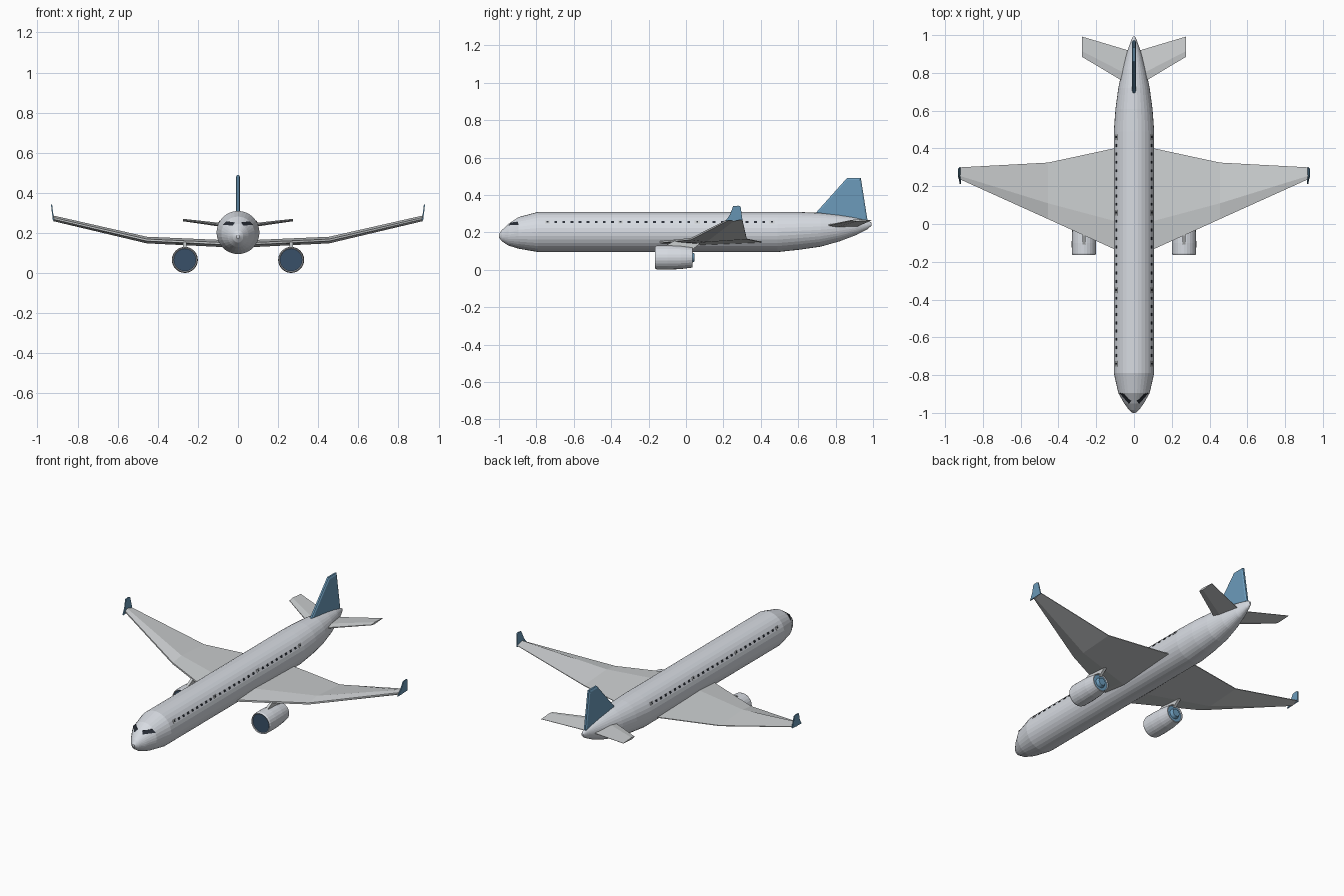
import bpy, bmesh, math
from mathutils import Vector

cube = bpy.data.objects.get("Cube")
if cube:
    bpy.data.objects.remove(cube, do_unlink=True)


def material(name, rgb):
    m = bpy.data.materials.new(name)
    m.use_nodes = True
    m.diffuse_color = (*rgb, 1)
    m.node_tree.nodes["Principled BSDF"].inputs["Base Color"].default_value = (*rgb, 1)
    return m


WHITE = material("body white", (0.68, 0.71, 0.76))
GREY = material("wing grey", (0.60, 0.62, 0.63))
BLUE = material("tail blue", (0.15, 0.33, 0.50))
NAVY = material("intake navy", (0.04, 0.08, 0.14))
GLASS = material("window black", (0.02, 0.025, 0.035))


def loft(name, rings, mat, angle=0, caps=True):
    """Skin a list of equal-length rings of points."""
    bm = bmesh.new()
    loops = [[bm.verts.new(p) for p in ring] for ring in rings]
    n = len(loops[0])
    for a, b in zip(loops, loops[1:]):
        for i in range(n):
            j = (i + 1) % n
            bm.faces.new((a[i], a[j], b[j], b[i]))
    if caps:
        bm.faces.new(loops[0])
        bm.faces.new(loops[-1])
    bmesh.ops.recalc_face_normals(bm, faces=bm.faces)
    me = bpy.data.meshes.new(name)
    bm.to_mesh(me)
    bm.free()
    me.materials.append(mat)
    ob = bpy.data.objects.new(name, me)
    bpy.context.collection.objects.link(ob)
    return ob


def ellipse(x, y, z, rx, rz, n):
    return [(x + rx * math.cos(math.tau * i / n), y, z + rz * math.sin(math.tau * i / n))
            for i in range(n)]


# Fuselage stations: y, half width, bottom z, top z
STATIONS = [
    (-1.0, 0.008, 0.173, 0.190), (-0.985, 0.026, 0.153, 0.212), (-0.95, 0.052, 0.130, 0.245),
    (-0.895, 0.083, 0.113, 0.282), (-0.79, 0.107, 0.095, 0.310), (0.49, 0.107, 0.095, 0.310),
    (0.61, 0.098, 0.108, 0.309), (0.72, 0.083, 0.124, 0.304), (0.82, 0.062, 0.152, 0.293),
    (0.91, 0.037, 0.186, 0.279), (0.97, 0.016, 0.217, 0.265), (0.992, 0.006, 0.236, 0.252)]
loft("fuselage", [ellipse(0, y, (b + t) / 2, w, (t - b) / 2, 32) for y, w, b, t in STATIONS], WHITE)


def skin(y, z, side, lift):
    """Point on the fuselage side at the given length and height."""
    for a, c in zip(STATIONS, STATIONS[1:]):
        if a[0] <= y <= c[0]:
            f = (y - a[0]) / (c[0] - a[0])
            w, b, t = [a[k] + (c[k] - a[k]) * f for k in (1, 2, 3)]
    h = max(-1, min(1, (z - (b + t) / 2) / ((t - b) / 2)))
    return Vector((side * (w * math.sqrt(1 - h * h) + lift), y, z))


def plate(name, corners, side, mat, lift=0.002):
    """Thin plate wrapped on the fuselage side."""
    rings = [[skin(y, z, side, k) for y, z in corners] for k in (-0.004, lift)]
    return loft(name, rings, mat)


def rect(y, z, w, h):
    return [(y - w / 2, z - h / 2), (y + w / 2, z - h / 2), (y + w / 2, z + h / 2), (y - w / 2, z + h / 2)]


def foil(x, lead, trail, z, t):
    """Faceted wing section with its ridge near the front."""
    ridge = lead + (trail - lead) * 0.28
    return [(x, lead, z - t * 0.15), (x, ridge, z - t / 2), (x, trail, z - t * 0.06),
            (x, trail, z + t * 0.06), (x, ridge, z + t / 2), (x, lead, z + t * 0.15)]


def mirrored(name, sections, mat, side):
    return loft(name, [[(side * p[0], p[1], p[2]) for p in foil(*s)] for s in sections], mat)


DOORS = (-0.74, -0.35, 0.06, 0.46)
for side, label in ((1, "left"), (-1, "right")):
    # Wings and tailplanes
    mirrored(label + "_wing", [(0.0, -0.18, 0.42, 0.144, 0.035), (0.107, -0.132, 0.40, 0.149, 0.035),
                               (0.455, 0.026, 0.325, 0.165, 0.033), (0.92, 0.236, 0.30, 0.273, 0.028)],
             GREY, side)
    mirrored(label + "_tailplane", [(0.0, 0.72, 0.91, 0.230, 0.022), (0.275, 0.885, 0.992, 0.265, 0.012)],
             GREY, side)

    # Upturned wing tip
    outline = [(0.212, 0.262), (0.302, 0.266), (0.292, 0.338), (0.280, 0.343), (0.252, 0.340), (0.235, 0.295)]
    loft(label + "_winglet",
         [[(side * (0.917 + k + (z - 0.262) * 0.12), y, z) for y, z in outline] for k in (0, 0.006)], BLUE)

    # Engine shell: outer skin from the rear lip forward, then back into the intake
    ex, ez = side * 0.265, 0.066
    shell = [(0.015, 0.046), (0.035, 0.050), (0.034, 0.054), (-0.03, 0.062), (-0.10, 0.065),
             (-0.155, 0.064), (-0.165, 0.060), (-0.162, 0.056), (-0.14, 0.055)]
    loft(label + "_engine", [ellipse(ex, y, ez, r, r, 24) for y, r in shell], WHITE, caps=False)
    loft(label + "_intake", [ellipse(ex, y, ez, r, r, 24) for y, r in ((-0.145, 0.057), (-0.157, 0.056))], NAVY)
    loft(label + "_exhaust", [ellipse(ex, y, ez, r, r, 24)
                              for y, r in ((0.010, 0.049), (0.028, 0.048), (0.028, 0.030), (0.045, 0.022))], BLUE)

    # Pylon from engine to wing
    pylon = [(-0.125, 0.122), (0.03, 0.105), (0.08, 0.145), (-0.01, 0.160), (-0.06, 0.156)]
    loft(label + "_pylon", [[(ex + k, y, z) for y, z in pylon] for k in (-0.008, 0.008)], GREY)

    # Cockpit glass
    plate(label + "_cockpit_window", [(-0.950, 0.238), (-0.895, 0.240), (-0.900, 0.258), (-0.936, 0.253)],
          side, GLASS, 0.005)

    # Doors and the cabin windows between them
    for i, d in enumerate(DOORS):
        plate(f"{label}_door_{i}", rect(d, 0.255, 0.028, 0.017), side, GREY)
        plate(f"{label}_door_window_{i}", rect(d, 0.257, 0.010, 0.009), side, GLASS, 0.003)
    for i, (a, b) in enumerate(zip(DOORS, DOORS[1:])):
        count = 8
        for k in range(1, count + 1):
            plate(f"{label}_window_{i}_{k}", rect(a + (b - a) * k / (count + 1), 0.255, 0.015, 0.010),
                  side, GLASS)

# Tail fin, thinner towards its edges
fin = [(0.69, 0.300), (0.86, 0.490), (0.935, 0.490), (0.972, 0.255)]
mid_y, mid_z = 0.87, 0.38
rings = []
for x, s in ((-0.010, 0.9), (-0.005, 1), (0.005, 1), (0.010, 0.9)):
    rings.append([(x, mid_y + (y - mid_y) * s, mid_z + (z - mid_z) * s) for y, z in fin])
loft("tail_fin", rings, BLUE)
